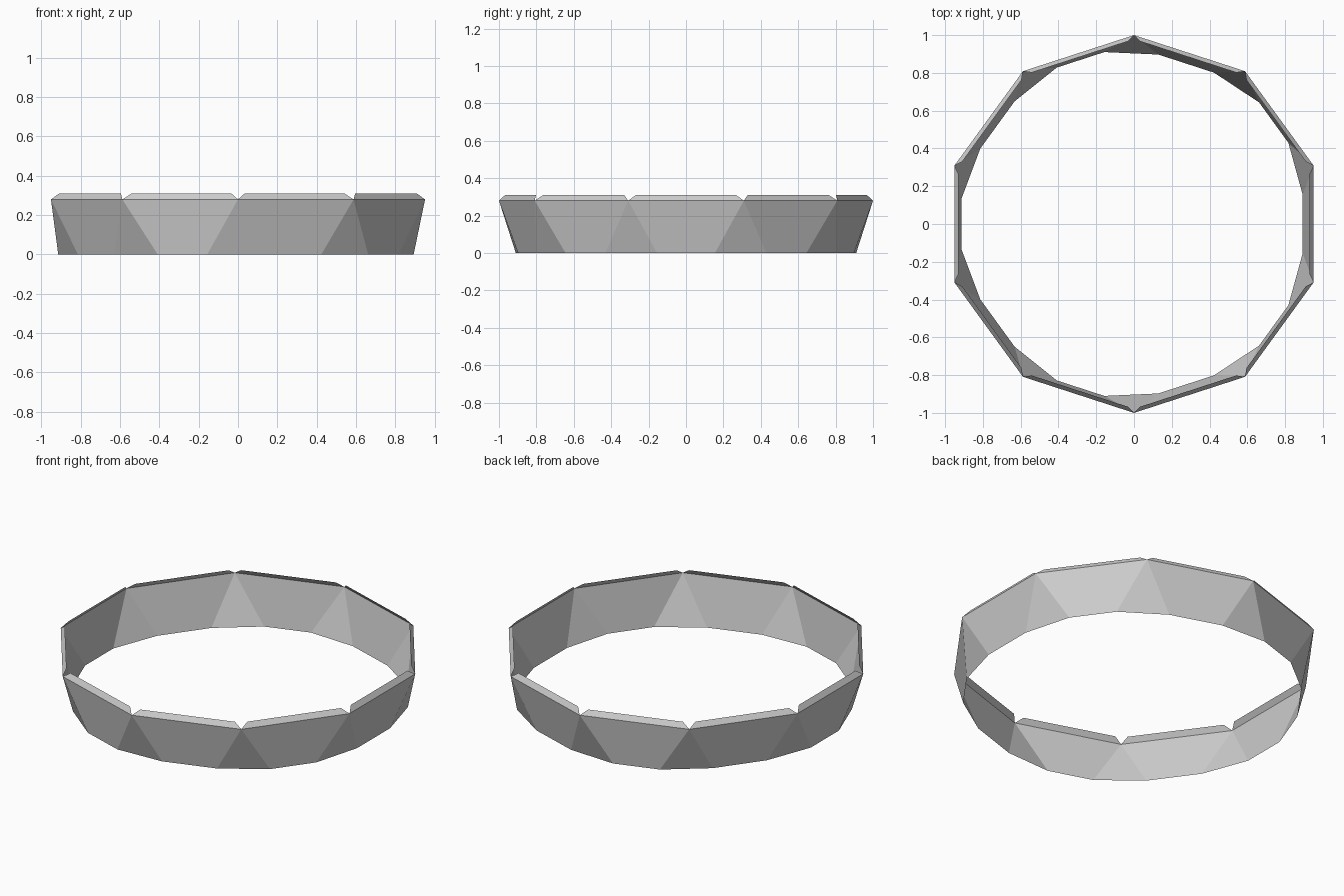
import bpy, bmesh
from math import radians, cos, sin
from mathutils import Vector

if "Cube" in bpy.data.objects:
    bpy.data.objects.remove(bpy.data.objects["Cube"])

SIDES = 10
STEP = 36
Z_MID, Z_TOP = 0.28, 0.31      # crease height, top edge height
APO_TOP = 0.93                 # distance of top edge from the axis
DEPTH = -0.02                  # panels are pushed inward


def polar(r, deg, z):
    return Vector((r * cos(radians(deg)), r * sin(radians(deg)), z))


def corner(k):
    return polar(1.0, k * STEP - 18, Z_MID)


def foot(k, side):
    # panels alternate between a wide, more sloped and a narrow, steeper foot
    apothem, half = (0.893, 9.85) if k % 2 == 0 else (0.914, 8.23)
    return polar(apothem / cos(radians(half)), k * STEP + side * half, 0)


def build(name, polygons, inset=None):
    bm = bmesh.new()
    for poly in polygons:
        bm.faces.new([bm.verts.new(p) for p in poly])
    if inset:
        bmesh.ops.inset_individual(bm, faces=bm.faces[:], thickness=inset,
                                   depth=DEPTH, use_even_offset=True)
    bmesh.ops.remove_doubles(bm, verts=bm.verts[:], dist=0.0005)
    mesh = bpy.data.meshes.new(name)
    bm.to_mesh(mesh)
    bm.free()
    obj = bpy.data.objects.new(name, mesh)
    bpy.context.collection.objects.link(obj)
    return obj


panels, triangles, rim = [], [], []
for k in range(SIDES):
    a, b = corner(k), corner(k + 1)
    panels.append([foot(k, -1), foot(k, 1), b, a])
    triangles.append([foot(k, 1), foot(k + 1, -1), b])
    # top strip leaning inward, with notched ends
    out = polar(1, k * STEP, 0)
    along = Vector((-out.y, out.x, 0))
    top = out * APO_TOP + Vector((0, 0, Z_TOP))
    rim.append([a, b, top + along * 0.267, top - along * 0.267])

# Wide recessed panels
build("recessed_panels", panels, 0.024)
# Recessed triangles between the panels
build("recessed_triangles", triangles, 0.018)
# Notched upper rim
build("upper_rim", rim)
